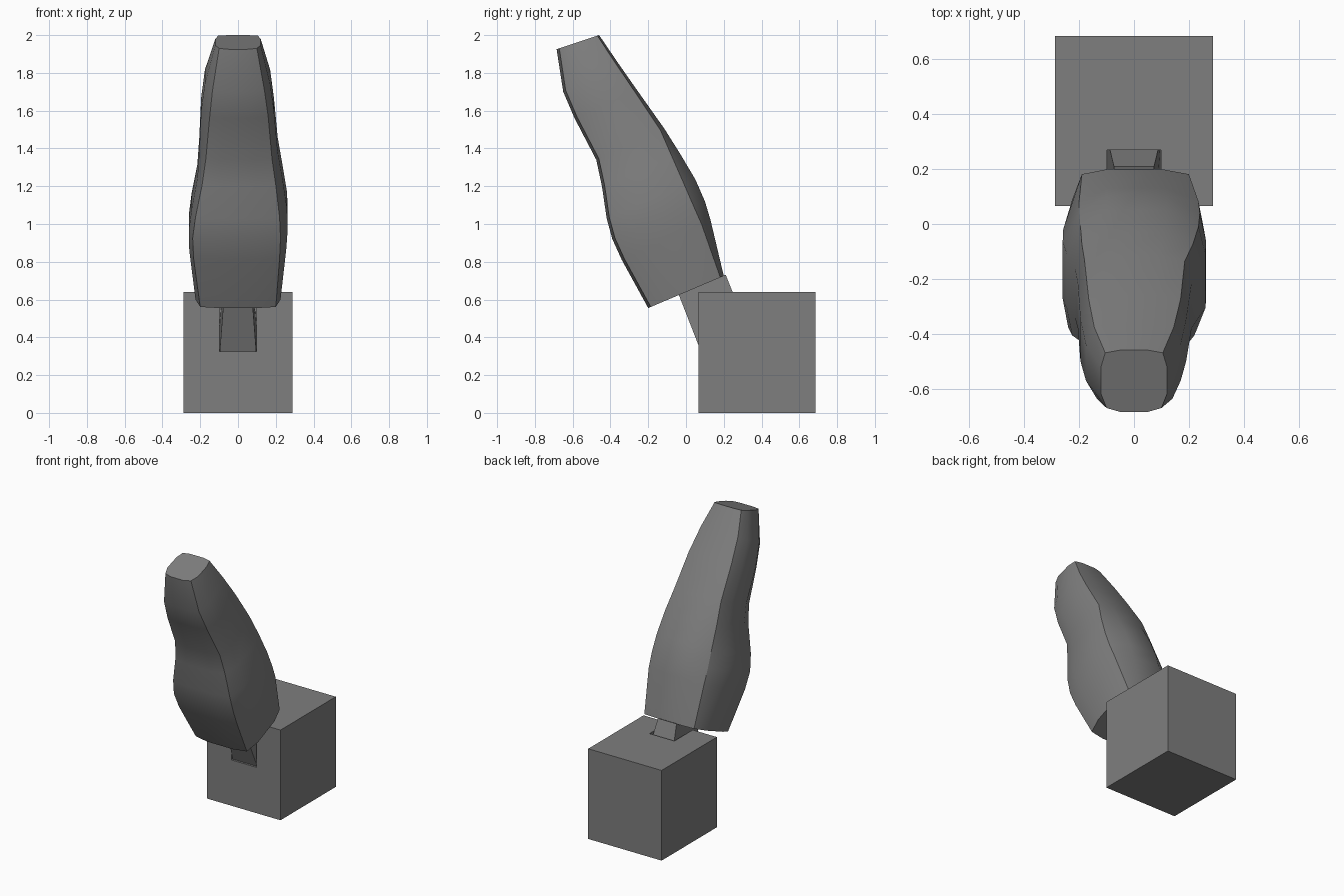
import bpy
import bmesh
from mathutils import Vector

cube = bpy.data.objects.get("Cube")
if cube:
    bpy.data.objects.remove(cube, do_unlink=True)

grey = bpy.data.materials.new("mid_grey")
grey.use_nodes = True
grey.diffuse_color = (0.21, 0.21, 0.21, 1)
grey.node_tree.nodes["Principled BSDF"].inputs["Base Color"].default_value = grey.diffuse_color


def loft(name, rings):
    """Skin a list of closed rings and cap both ends."""
    bm = bmesh.new()
    loops = [[bm.verts.new(p) for p in ring] for ring in rings]
    n = len(loops[0])
    for low, high in zip(loops, loops[1:]):
        for i in range(n):
            j = (i + 1) % n
            bm.faces.new((low[i], low[j], high[j], high[i]))
    bm.faces.new(loops[0][::-1])
    bm.faces.new(loops[-1])
    bmesh.ops.recalc_face_normals(bm, faces=bm.faces)
    mesh = bpy.data.meshes.new(name)
    bm.to_mesh(mesh)
    bm.free()
    mesh.materials.append(grey)
    obj = bpy.data.objects.new(name, mesh)
    bpy.context.collection.objects.link(obj)
    return obj


def block(name, hx, y0, y1, z0, z1):
    return loft(name, [[(-hx, y0, z), (hx, y0, z), (hx, y1, z), (-hx, y1, z)]
                       for z in (z0, z1)])


# Base block with a slot in its front top edge
base = block("base_block", 0.288, 0.065, 0.685, 0, 0.64)
cutter = block("slot_cutter", 0.098, -0.2, 0.27, 0.325, 0.9)
cutter.hide_render = True
cut = base.modifiers.new("slot", "BOOLEAN")
cut.operation = "DIFFERENCE"
cut.solver = "EXACT"
cut.object = cutter
bpy.context.view_layer.objects.active = base
base.select_set(True)
bpy.ops.object.modifier_apply(modifier="slot")
bpy.data.objects.remove(cutter, do_unlink=True)

# Leaning neck, wider where it sits in the slot
neck = [(-0.04, 0.63, 0.21, 0.732, 0.073), (0.085, 0.31, 0.31, 0.48, 0.0975)]
loft("neck", [[(-w, fy, fz), (w, fy, fz), (w, by, bz), (-w, by, bz)]
              for fy, fz, by, bz, w in neck])

# Grip stations: front y, z, back y, z
spine = [(-.20, .555, .20, .725), (-.34, .81, .13, 1.02), (-.39, .92, .10, 1.12),
         (-.42, 1.03, .05, 1.235), (-.445, 1.2, -.03, 1.37),
         (-.475, 1.34, -.115, 1.505), (-.59, 1.56, -.26, 1.71),
         (-.65, 1.70, -.365, 1.86), (-.685, 1.925, -.46, 2.0)]
# Half widths at each station, and how far the back bulges
back_r = [.19, .20, .20, .195, .19, .18, .165, .145, .105]
back_l = [.20, .235, .24, .235, .215, .185, .17, .145, .105]
front_r = [.20, .235, .24, .225, .19, .17, .15, .135, .10]
front_l = [.20, .22, .225, .22, .20, .18, .16, .14, .10]
side_r = [.225, .258, .26, .245, .215, .205, .195, .175, .12]
side_l = [.225, .255, .263, .26, .235, .21, .19, .17, .12]
bulge = [.02, .052, .065, .065, .046, .022, .015, .012, .01]

rings = []
for (fy, fz, by, bz), br, bl, fr, fl, sr, sl, b in zip(
        spine, back_r, back_l, front_r, front_l, side_r, side_l, bulge):
    front, back = Vector((0, fy, fz)), Vector((0, by, bz))
    depth = (back - front).length
    f, k = 0.015 / depth, 1 - b / depth

    def at(x, s):
        return front.lerp(back, s) + Vector((x, 0, 0))

    s1, s2 = f + (k - f) * 0.25, f + (k - f) * 0.75
    rings.append([at(-fr, f), at(-fr / 2, 0), at(fl / 2, 0), at(fl, f),
                  at(sl, s1), at(sl, s2),
                  at(bl, k), at(bl / 2, 1), at(-br / 2, 1), at(-br, k),
                  at(-sr, s2), at(-sr, s1)])
grip = loft("grip", rings)

# Smooth the grip, keeping the four long corner edges and end caps sharp
for poly in grip.data.polygons:
    poly.use_smooth = len(poly.vertices) == 4
corners = {0, 3, 6, 9}
last = len(rings) - 1
for edge in grip.data.edges:
    a, c = edge.vertices
    same_line = a % 12 == c % 12
    end_rim = a // 12 == c // 12 and a // 12 in (0, last)
    edge.use_edge_sharp = end_rim or (same_line and a % 12 in corners)
